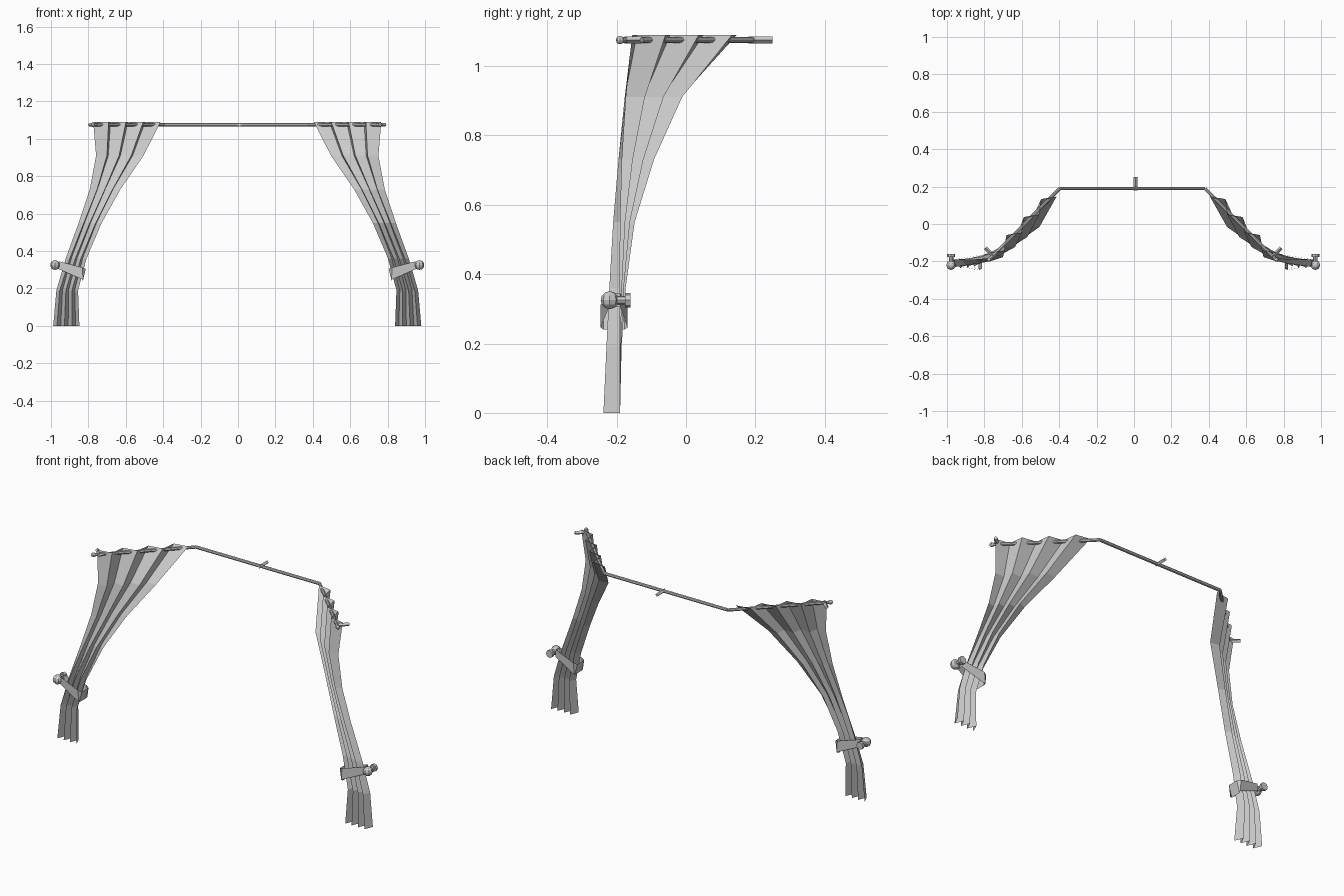
import bpy, bmesh
from mathutils import Vector, Matrix

if "Cube" in bpy.data.objects:
    bpy.data.objects.remove(bpy.data.objects["Cube"])


def finish(name, bm):
    me = bpy.data.meshes.new(name)
    bm.normal_update()
    bm.to_mesh(me)
    bm.free()
    ob = bpy.data.objects.new(name, me)
    bpy.context.collection.objects.link(ob)
    return ob


def bar(name, pts, r, sides=8):
    # straight round bars joined end to end
    bm = bmesh.new()
    for a, b in zip(pts, pts[1:]):
        a, b = Vector(a), Vector(b)
        d = b - a
        m = Matrix.Translation((a + b) / 2) @ d.to_track_quat('Z', 'Y').to_matrix().to_4x4()
        bmesh.ops.create_cone(bm, cap_ends=True, segments=sides, radius1=r,
                              radius2=r, depth=d.length, matrix=m)
    return finish(name, bm)


# curtain rows: height, outer (x, y), inner (x, y), pleat depth
ROWS = [
    (1.09, (.748, -.172), (.424, .164), .025),
    (.91, (.738, -.188), (.51, .0), .020),
    (.73, (.775, -.197), (.63, -.09), .016),
    (.55, (.838, -.203), (.727, -.155), .015),
    (.36, (.910, -.207), (.805, -.188), .017),
    (.19, (.962, -.210), (.848, -.205), .020),
    (0, (.980, -.214), (.840, -.214), .024),
]
PLEATS = 7


def curtain(name, place):
    bm = bmesh.new()
    grid = []
    for z, o, i, depth in ROWS:
        o, i = Vector(o), Vector(i)
        d = (i - o).normalized()
        n = Vector((-d.y, d.x))          # points to the front
        row = []
        for k in range(PLEATS + 1):
            p = o.lerp(i, k / PLEATS) + n * depth * (1 if k % 2 else -1)
            row.append(bm.verts.new(place(p.x, p.y, z)))
        grid.append(row)
    for a, b in zip(grid, grid[1:]):
        for k in range(PLEATS):
            bm.faces.new((a[k], a[k + 1], b[k + 1], b[k]))
    bmesh.ops.recalc_face_normals(bm, faces=bm.faces)
    return finish(name, bm)


# tieback loop: x, y, x shift of lower edge, top z, bottom z
LOOP = [
    (.950, -.222, .004, .345, .305), (.825, -.246, -.005, .312, .246),
    (.806, -.238, .018, .305, .240), (.806, -.178, .018, .305, .240),
    (.825, -.168, -.005, .312, .246), (.950, -.190, .004, .345, .305),
]


def tieback(name, place):
    bm = bmesh.new()
    top = [bm.verts.new(place(x, y, t)) for x, y, s, t, b in LOOP]
    low = [bm.verts.new(place(x + s, y, b)) for x, y, s, t, b in LOOP]
    n = len(LOOP)
    for k in range(n):
        j = (k + 1) % n
        bm.faces.new((top[k], top[j], low[j], low[k]))
    bmesh.ops.recalc_face_normals(bm, faces=bm.faces)
    return finish(name, bm)


def hook(name, place):
    # wall stem, round knob on the front
    bar(name + "_stem", [place(.970, -.215, .325), place(.970, -.172, .325)], .012)
    bar(name + "_wall_plate", [place(.970, -.176, .325), place(.970, -.160, .325)], .021)
    bm = bmesh.new()
    bmesh.ops.create_uvsphere(bm, u_segments=8, v_segments=6, radius=.026,
                              matrix=Matrix.Translation(place(.970, -.220, .325)))
    finish(name + "_knob", bm)


# the two mirrored sides
for side, s, shift in (("left", -1, -.008), ("right", 1, 0)):
    def place(x, y, z):
        return (s * x + shift, y, z)
    curtain(side + "_curtain", place)
    tieback(side + "_tieback", place)
    hook(side + "_hook", place)
    bar(side + "_rod_bracket", [place(.737, -.177, 1.075), place(.787, -.127, 1.075)], .01, 4)

# bay-window rod and its middle bracket
Z = 1.075
bar("curtain_rod", [(-.775, -.19, Z), (-.397, .19, Z), (.38, .19, Z), (.76, -.19, Z)], .009)
for side, x in (("left", -.775), ("right", .76)):
    bm = bmesh.new()
    bmesh.ops.create_uvsphere(bm, u_segments=8, v_segments=6, radius=.012,
                              matrix=Matrix.Translation((x, -.19, Z)))
    finish(side + "_rod_end", bm)
bar("middle_rod_bracket", [(.008, .18, Z), (.008, .25, Z)], .01, 4)
